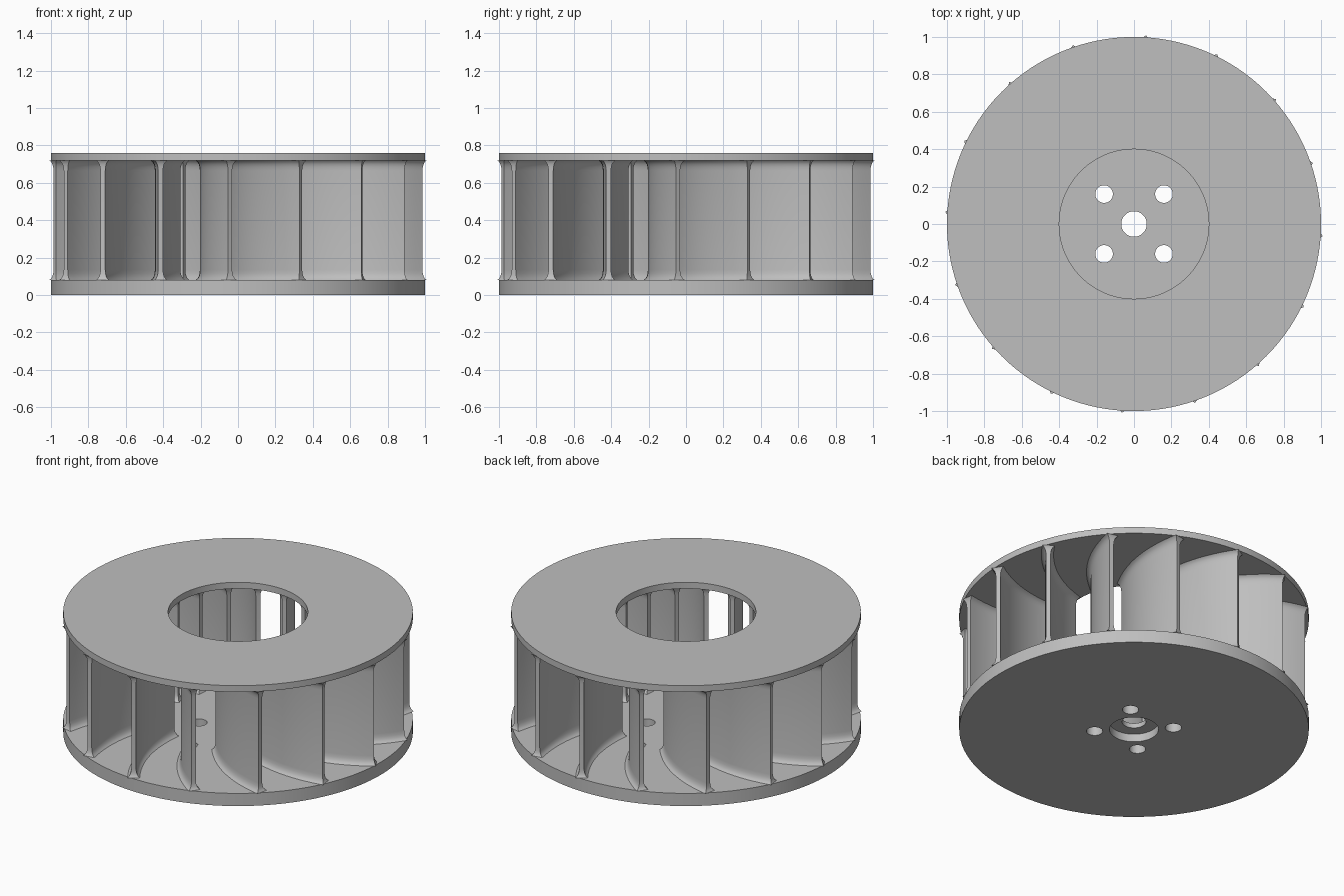
import bpy, bmesh, math
from mathutils import Vector

cube = bpy.data.objects.get("Cube")
if cube:
    bpy.data.objects.remove(cube, do_unlink=True)

BLADES = 16
FLOOR, CEILING, HEIGHT = 0.08, 0.72, 0.76

metal = bpy.data.materials.new("light grey metal")
metal.use_nodes = True
GREY = (0.52, 0.52, 0.52, 1)
metal.diffuse_color = GREY
metal.node_tree.nodes["Principled BSDF"].inputs["Base Color"].default_value = GREY


def select(ob):
    bpy.ops.object.select_all(action="DESELECT")
    ob.select_set(True)
    bpy.context.view_layer.objects.active = ob


def cylinder(name, radius, z0, z1, x=0, y=0, sides=48):
    bpy.ops.mesh.primitive_cylinder_add(
        vertices=sides, radius=radius, depth=z1 - z0, location=(x, y, (z0 + z1) / 2))
    ob = bpy.context.object
    ob.name = name
    ob.data.materials.append(metal)
    return ob


def drill(ob, cutter):
    """Cut a hole and discard the cutter."""
    mod = ob.modifiers.new("hole", "BOOLEAN")
    mod.operation, mod.solver, mod.object = "DIFFERENCE", "EXACT", cutter
    select(ob)
    bpy.ops.object.modifier_apply(modifier=mod.name)
    bpy.data.objects.remove(cutter, do_unlink=True)


def smooth(ob):
    select(ob)
    bpy.ops.object.shade_smooth_by_angle(angle=math.radians(30))


# Back plate: shaft hole, counterbore underneath and four bolt holes
back_plate = cylinder("back_plate", 1, 0, FLOOR, sides=128)
drill(back_plate, cylinder("cutter", 0.14, -0.1, 0.05))
drill(back_plate, cylinder("cutter", 0.068, -0.1, 0.2))
for sx in (-1, 1):
    for sy in (-1, 1):
        drill(back_plate, cylinder("cutter", 0.047, -0.1, 0.2, sx * 0.16, sy * 0.16))
smooth(back_plate)

# Intake ring on top
intake_ring = cylinder("intake_ring", 1, CEILING, HEIGHT, sides=128)
drill(intake_ring, cylinder("cutter", 0.4, 0.6, 0.9, sides=96))
smooth(intake_ring)


def polar(radius, degrees):
    a = math.radians(degrees)
    return Vector((radius * math.sin(a), -radius * math.cos(a)))


def blade_outline(grow, steps=14, half=0.013, sag=0.055):
    """Closed outline of the bowed blade, grown evenly for the fillets."""
    inner, tip = polar(0.43, -25.5), polar(0.98, -2.5)
    along = (tip - inner).normalized()
    across = Vector((along.y, -along.x))
    line = [inner.lerp(tip, i / steps) + across * sag * 4 * (i / steps) * (1 - i / steps)
            for i in range(steps + 1)]
    left, right = [], []
    for i, p in enumerate(line):
        d = (line[min(i + 1, steps)] - line[max(i - 1, 0)]).normalized()
        n = Vector((d.y, -d.x))
        end = -grow if i == 0 else grow if i == steps else 0
        p = p + d * end * 0.6
        left.append(p + n * (half + grow))
        right.append(p - n * (half + grow))
    return left + right[::-1]


# One blade, flared where it meets both plates
fillet = [(0, 0.022), (0.008, 0.013), (0.02, 0.006), (0.035, 0.002), (0.055, 0)]
levels = [(FLOOR + h, g) for h, g in fillet]
levels += [(CEILING - h, g) for h, g in reversed(fillet)]
bm = bmesh.new()
rings = [[bm.verts.new((p.x, p.y, z)) for p in blade_outline(g)] for z, g in levels]
for low, high in zip(rings, rings[1:]):
    for i in range(len(low)):
        j = (i + 1) % len(low)
        bm.faces.new((low[i], low[j], high[j], high[i]))
bm.faces.new(rings[0])
bm.faces.new(rings[-1])
bmesh.ops.recalc_face_normals(bm, faces=bm.faces)
blade_mesh = bpy.data.meshes.new("blade")
bm.to_mesh(blade_mesh)
bm.free()
blade_mesh.materials.append(metal)

# Blades around the wheel
for k in range(BLADES):
    blade = bpy.data.objects.new(f"blade_{k + 1}", blade_mesh)
    blade.rotation_euler.z = math.tau * k / BLADES
    bpy.context.collection.objects.link(blade)
    if k == 0:
        first_blade = blade
smooth(first_blade)
